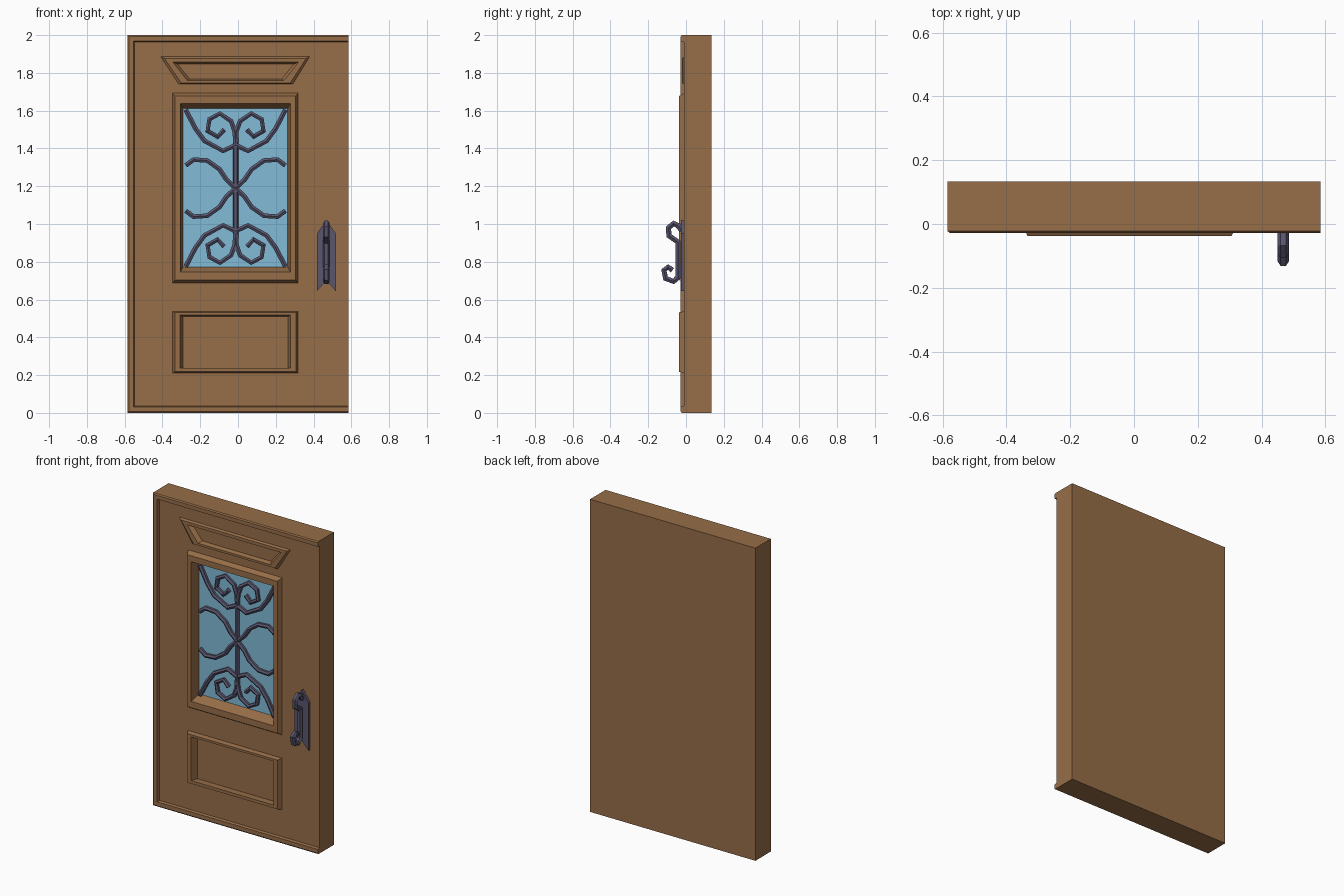
import bpy, bmesh

if "Cube" in bpy.data.objects:
    bpy.data.objects.remove(bpy.data.objects["Cube"])


def material(name, rgb):
    m = bpy.data.materials.new(name)
    m.diffuse_color = (*rgb, 1)
    m.use_nodes = True
    m.node_tree.nodes["Principled BSDF"].inputs["Base Color"].default_value = m.diffuse_color
    return m


WOOD = material("brown wood", (0.31, 0.155, 0.065))
GLASS = material("blue glass", (0.22, 0.50, 0.68))
IRON = material("dark iron", (0.10, 0.092, 0.155))


def loft(name, sections, mat, loop=False):
    """Join equal closed sections into a solid; loop=True makes a closed ring."""
    bm = bmesh.new()
    rows = [[bm.verts.new(p) for p in s] for s in sections]
    n = len(rows[0])
    pairs = list(zip(rows, rows[1:]))
    if loop:
        pairs.append((rows[-1], rows[0]))
    else:
        bm.faces.new(rows[0])
        bm.faces.new(rows[-1])
    for a, b in pairs:
        for i in range(n):
            j = (i + 1) % n
            bm.faces.new((a[i], a[j], b[j], b[i]))
    bmesh.ops.recalc_face_normals(bm, faces=bm.faces)
    me = bpy.data.meshes.new(name)
    bm.to_mesh(me)
    bm.free()
    me.materials.append(mat)
    ob = bpy.data.objects.new(name, me)
    bpy.context.collection.objects.link(ob)
    return ob


def at(outline, y):
    return [(x, y, z) for x, z in outline]


def prism(name, outline, y0, y1, mat):
    return loft(name, [at(outline, y0), at(outline, y1)], mat)


def rect(x0, x1, z0, z1):
    return [(x0, z0), (x1, z0), (x1, z1), (x0, z1)]


def mix(a, b, t):
    return [(p[0] + (q[0] - p[0]) * t, p[1] + (q[1] - p[1]) * t) for p, q in zip(a, b)]


def tubes(name, paths, radius, mat):
    """Six-sided bars along straight-segment paths."""
    cu = bpy.data.curves.new(name, 'CURVE')
    cu.dimensions = '3D'
    cu.bevel_depth = radius
    cu.bevel_resolution = 1
    cu.use_fill_caps = True
    for path in paths:
        sp = cu.splines.new('POLY')
        sp.points.add(len(path) - 1)
        sp.use_smooth = False
        for pt, co in zip(sp.points, path):
            pt.co = (*co, 1)
    cu.materials.append(mat)
    ob = bpy.data.objects.new(name, cu)
    bpy.context.collection.objects.link(ob)
    return ob


W, FRONT, BACK = 0.585, -0.01, 0.134

# door slab
slab = prism("door_slab", rect(-W, W, 0, 2), FRONT, BACK, WOOD)

# raised rim on the left, top and bottom, open at the right
profile = [(0, 0), (0, -0.022), (0.007, -0.028), (0.032, -0.028), (0.036, -0.01), (0.036, 0)]
loft("door_rim", [
    [(W, y, d) for d, y in profile],
    [(-W + d, y, d) for d, y in profile],
    [(-W + d, y, 2 - d) for d, y in profile],
    [(W, y, 2 - d) for d, y in profile]], WOOD)

# mouldings round three recesses: name, outer, inner, floor outline, ridge y, floor y
panels = [
    ("window", rect(-0.346, 0.318, 0.687, 1.693), rect(-0.305, 0.277, 0.745, 1.638),
     rect(-0.29, 0.262, 0.775, 1.61), -0.038, 0.025),
    ("lower_panel", rect(-0.346, 0.318, 0.21, 0.538), rect(-0.306, 0.278, 0.238, 0.518),
     rect(-0.29, 0.264, 0.238, 0.51), -0.038, 0.005),
    ("upper_panel", [(-0.314, 1.74), (0.29, 1.74), (0.379, 1.886), (-0.409, 1.886)],
     [(-0.268, 1.76), (0.244, 1.76), (0.321, 1.857), (-0.345, 1.857)],
     [(-0.256, 1.768), (0.232, 1.768), (0.295, 1.846), (-0.319, 1.846)], -0.021, 0.005),
]
for name, outer, inner, floor, ridge, depth in panels:
    loft(name + "_moulding", [
        at(outer, FRONT), at(mix(outer, inner, 0.3), ridge),
        at(inner, ridge), at(floor, depth)], WOOD, loop=True)
    cutter = prism(name + "_cutter", mix(outer, inner, 0.8), -0.1, depth, WOOD)
    cutter.hide_render = True
    cutter.hide_set(True)
    cutter.display_type = 'WIRE'
    mod = slab.modifiers.new(name + "_recess", 'BOOLEAN')
    mod.operation = 'DIFFERENCE'
    mod.solver = 'EXACT'
    mod.object = cutter

# apply the recesses and drop the cutters
bpy.context.view_layer.update()
dg = bpy.context.evaluated_depsgraph_get()
carved = bpy.data.meshes.new_from_object(slab.evaluated_get(dg))
slab.modifiers.clear()
slab.data = carved
for name, *_ in panels:
    bpy.data.objects.remove(bpy.data.objects[name + "_cutter"])

# glass pane
prism("window_glass", rect(-0.295, 0.267, 0.77, 1.615), 0.022, 0.03, GLASS)

# wrought iron scrolls, one quarter mirrored both ways
CX, CZ, GY = -0.013, 1.19, 0.012
spiral = [(0, 0.24), (0.004, 0.30), (0.024, 0.355), (0.083, 0.395), (0.138, 0.365),
          (0.148, 0.303), (0.095, 0.272), (0.06, 0.31)]
corner = [(0.264, 0.415), (0.212, 0.315), (0.164, 0.25), (0.066, 0.197), (0, 0.228)]
wave = [(0, 0), (0.048, 0.045), (0.085, 0.1), (0.15, 0.146), (0.222, 0.151), (0.264, 0.12)]
paths = [[(CX, GY, CZ - 0.33), (CX, GY, CZ + 0.33)]]
for sx in (-1, 1):
    for sz in (-1, 1):
        for part in (spiral, corner, wave):
            paths.append([(CX + sx * x, GY, CZ + sz * z) for x, z in part])
tubes("window_scrollwork", paths, 0.0145, IRON)

# handle plate with pointed top and notched foot
prism("handle_plate", [(0.418, 0.645), (0.468, 0.70), (0.518, 0.645), (0.518, 0.95),
                       (0.468, 1.02), (0.418, 0.95)], -0.027, -0.005, IRON)

# curled pull handle
pull = [(-0.022, 0.965), (-0.04, 0.99), (-0.066, 1.003), (-0.093, 0.98), (-0.09, 0.938),
        (-0.043, 0.905), (-0.041, 0.72), (-0.066, 0.696), (-0.108, 0.712),
        (-0.117, 0.755), (-0.095, 0.772), (-0.072, 0.755)]
tubes("pull_handle", [[(0.468, y, z) for y, z in pull]], 0.0175, IRON)
